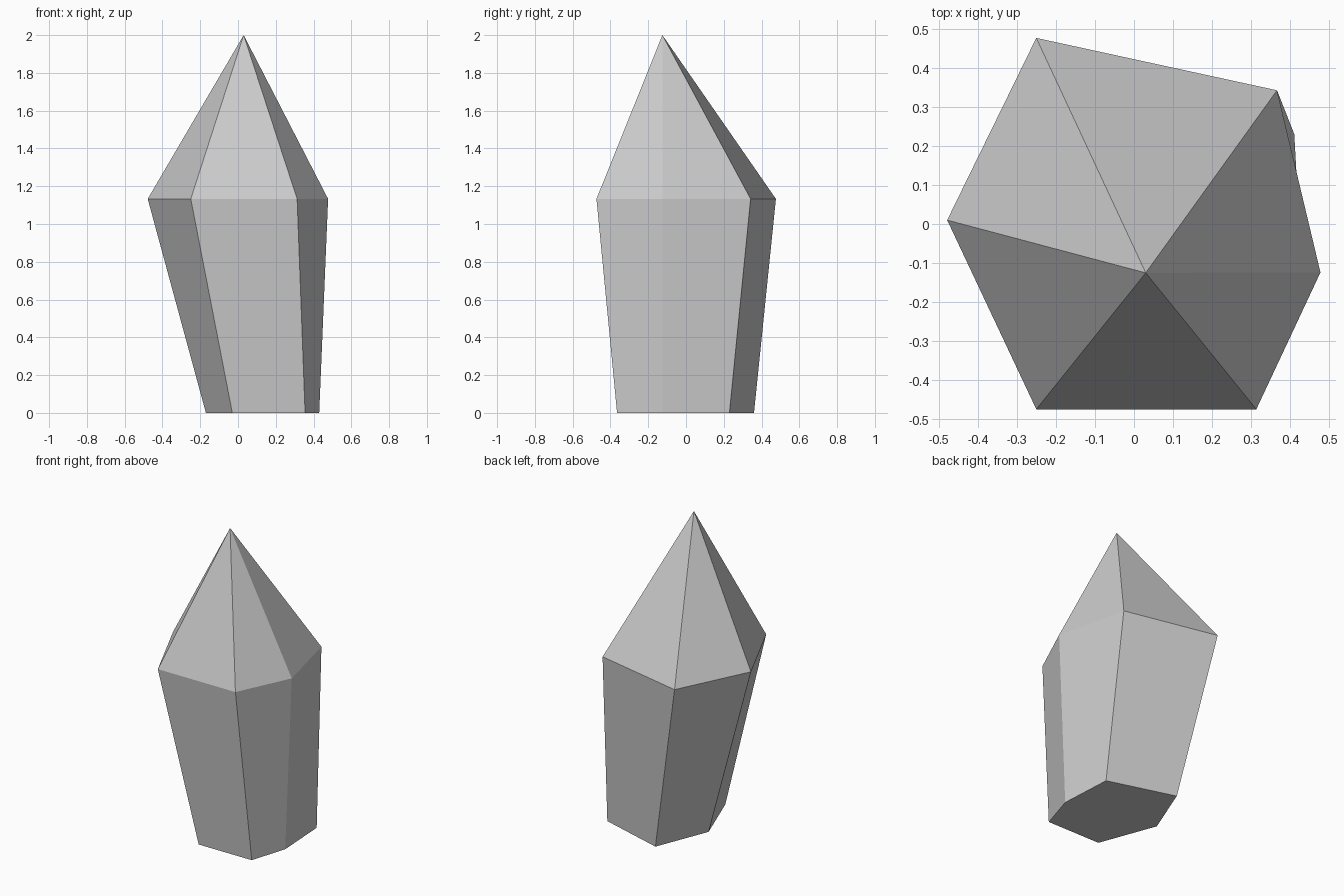
import bpy
import bmesh

if "Cube" in bpy.data.objects:
    bpy.data.objects.remove(bpy.data.objects["Cube"])

# Irregular six-sided outlines: the narrow foot and the wide shoulder
FOOT = [(-0.03, -0.365), (0.355, -0.365), (0.43, -0.124),
        (0.41, 0.23), (-0.03, 0.36), (-0.17, 0.008)]
SHOULDER = [(-0.25, -0.474), (0.313, -0.474), (0.477, -0.124),
            (0.366, 0.342), (-0.25, 0.476), (-0.478, 0.01)]
SHOULDER_Z = 1.133
TIP = (0.03, -0.125, 2.0)

bm = bmesh.new()


def ring(outline, z):
    return [bm.verts.new((x, y, z)) for x, y in outline]


foot = ring(FOOT, 0.0)
shoulder = ring(SHOULDER, SHOULDER_Z)
tip = bm.verts.new(TIP)

# Base, tapering shaft sides and pointed cap
bm.faces.new(foot[::-1])
for i in range(6):
    j = (i + 1) % 6
    bm.faces.new((foot[i], foot[j], shoulder[j], shoulder[i]))
    bm.faces.new((shoulder[i], shoulder[j], tip))

bmesh.ops.recalc_face_normals(bm, faces=bm.faces)
mesh = bpy.data.meshes.new("crystal")
bm.to_mesh(mesh)
bm.free()
bpy.context.collection.objects.link(bpy.data.objects.new("crystal", mesh))
